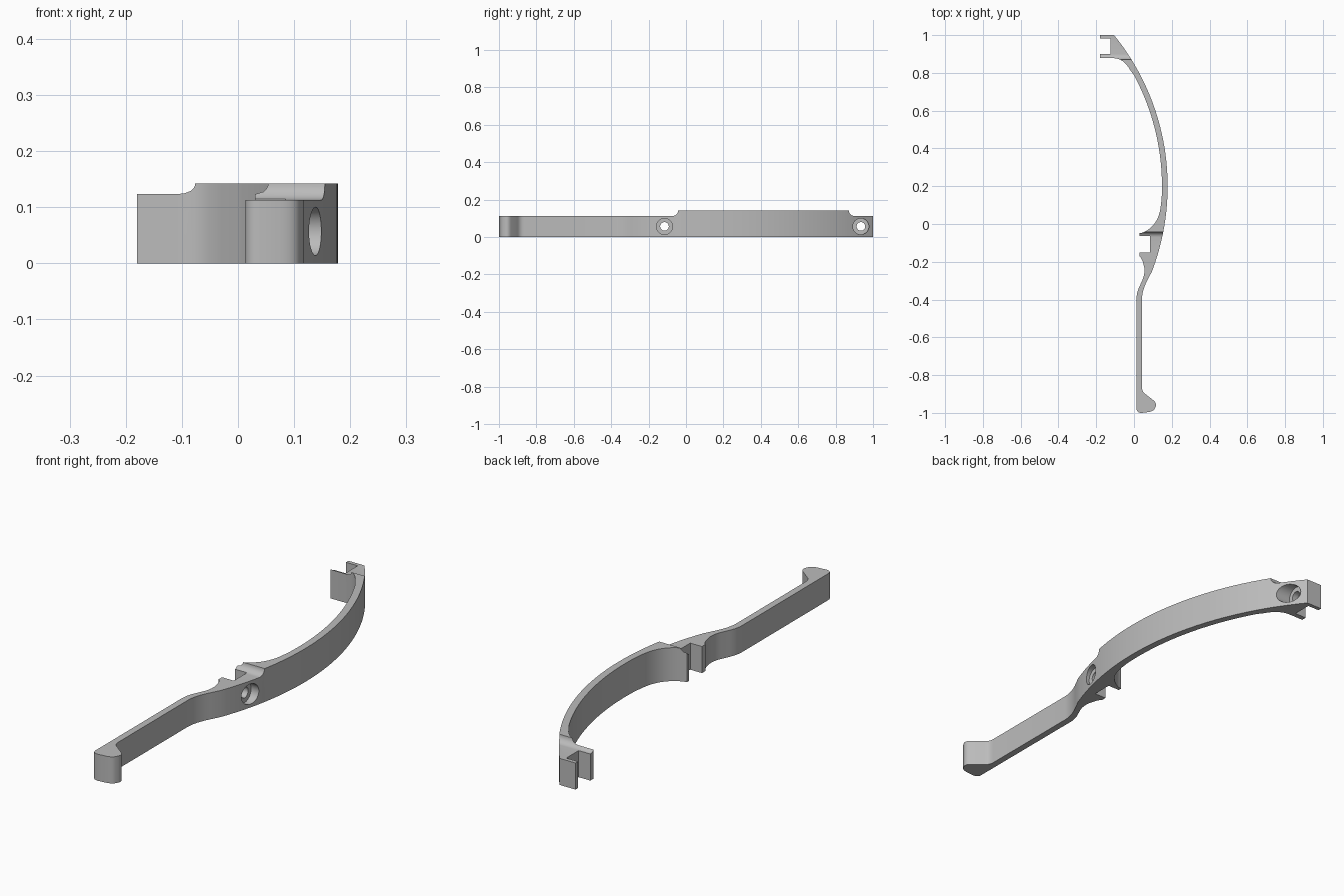
import bpy
import bmesh
from math import sin, cos, pi, sqrt, radians
from mathutils import Matrix

cube = bpy.data.objects.get("Cube")
if cube:
    bpy.data.objects.remove(cube)

grey = bpy.data.materials.new("plain grey")
grey.use_nodes = True
grey.diffuse_color = (0.5, 0.5, 0.5, 1)
grey.node_tree.nodes["Principled BSDF"].inputs["Base Color"].default_value = (0.5, 0.5, 0.5, 1)


def bow(radius, y0, y1, n=40):
    """Points on a long arc whose centre is shared by both bow faces."""
    ys = [y0 + (y1 - y0) * i / n for i in range(n + 1)]
    return [(sqrt(radius ** 2 - (y - 0.2) ** 2) - 1.092, y) for y in ys]


def bend(a, ctrl, b, n=8):
    """Rounded corner from a to b, pulled towards ctrl."""
    pts = []
    for i in range(n + 1):
        t = i / n
        pts.append(tuple((1 - t) ** 2 * p + 2 * t * (1 - t) * c + t * t * q
                         for p, c, q in zip(a, ctrl, b)))
    return pts


def prism(name, pts, direction):
    """Extrude a closed 3D outline."""
    bm = bmesh.new()
    face = bm.faces.new([bm.verts.new(p) for p in pts])
    out = bmesh.ops.extrude_face_region(bm, geom=[face])
    bmesh.ops.translate(bm, vec=direction,
                        verts=[v for v in out["geom"] if isinstance(v, bmesh.types.BMVert)])
    bmesh.ops.recalc_face_normals(bm, faces=bm.faces)
    return finish(name, bm)


def finish(name, bm):
    mesh = bpy.data.meshes.new(name)
    bm.to_mesh(mesh)
    bm.free()
    mesh.materials.append(grey)
    obj = bpy.data.objects.new(name, mesh)
    bpy.context.collection.objects.link(obj)
    return obj


def bore(name, radius, x0, x1, y):
    """Cylinder along x, used as a cutter."""
    bm = bmesh.new()
    bmesh.ops.create_cone(bm, cap_ends=True, segments=40, radius1=radius, radius2=radius,
                          depth=x1 - x0,
                          matrix=Matrix.Translation(((x0 + x1) / 2, y, 0.057))
                          @ Matrix.Rotation(pi / 2, 4, "Y"))
    return finish(name, bm)


# Outline: outer side from the back clip to the foot, then back along the inner side
outline = [(-0.18, 1.0)]
outline += bow(1.27, 1.0, -0.25, 56)
outline += bend((0.075, -0.29), (0.042, -0.35), (0.042, -0.40))
outline += bend((0.042, -0.865), (0.042, -0.888), (0.06, -0.9), 5)
outline += bend((0.106, -0.936), (0.124, -0.953), (0.112, -0.972), 6)
outline += bend((0.108, -0.98), (0.1, -0.993), (0.075, -0.996), 5)
outline += bend((0.04, -1.0), (0.013, -1.0), (0.013, -0.975), 5)
outline += bend((0.013, -0.40), (0.013, -0.365), (0.027, -0.335))
outline += bend((0.043, -0.30), (0.062, -0.258), (0.052, -0.22))
outline += bend((0.05, -0.212), (0.042, -0.18), (0.03, -0.173), 5)
# front clip slot
outline += [(0.03, -0.15), (0.085, -0.15), (0.085, -0.063), (0.03, -0.063), (0.03, -0.049)]
outline += bend((0.045, -0.046), (0.128, -0.012), (0.141, 0.09), 12)
outline += bow(1.24, 0.13, 0.79)
outline += bend((-0.02, 0.815), (-0.055, 0.878), (-0.11, 0.878))
# back clip slot
outline += [(-0.18, 0.878), (-0.18, 0.9), (-0.125, 0.9), (-0.125, 0.983), (-0.18, 0.983)]

arm = prism("curved_clip_arm", [(x, y, 0) for x, y in outline], (0, 0, 0.142))

# Lowered ends with a concave fillet up to the bow
R = 0.029
cutters = []
for name, side, y_low, y_end in (("back_step", 1, 0.9, 1.1), ("front_step", -1, -0.071, -1.1)):
    fillet = [(y_low - side * R * sin(a), 0.142 - R * cos(a))
              for a in (pi / 2 * i / 10 for i in range(11))]
    edge = y_low - side * R
    profile = fillet + [(edge, 0.2), (y_end, 0.2), (y_end, 0.113)]
    cutters.append(prism(name + "_cutter", [(-0.5, y, z) for y, z in profile], (1, 0, 0)))

# Countersunk screw holes through both clips
for name, y, floor in (("front", -0.115, 0.112), ("back", 0.935, -0.098)):
    cutters.append(bore(name + "_hole_cutter", 0.023, floor - 0.06, floor + 0.15, y))
    cutters.append(bore(name + "_counterbore_cutter", 0.043, floor, floor + 0.2, y))

for cutter in cutters:
    mod = arm.modifiers.new(cutter.name, "BOOLEAN")
    mod.operation = "DIFFERENCE"
    mod.solver = "EXACT"
    mod.object = cutter

# Apply the cuts, then drop the cutters
bpy.ops.object.select_all(action="DESELECT")
arm.select_set(True)
bpy.context.view_layer.objects.active = arm
for mod in list(arm.modifiers):
    bpy.ops.object.modifier_apply(modifier=mod.name)
for cutter in cutters:
    bpy.data.objects.remove(cutter)
bpy.ops.object.shade_smooth_by_angle(angle=radians(25))
